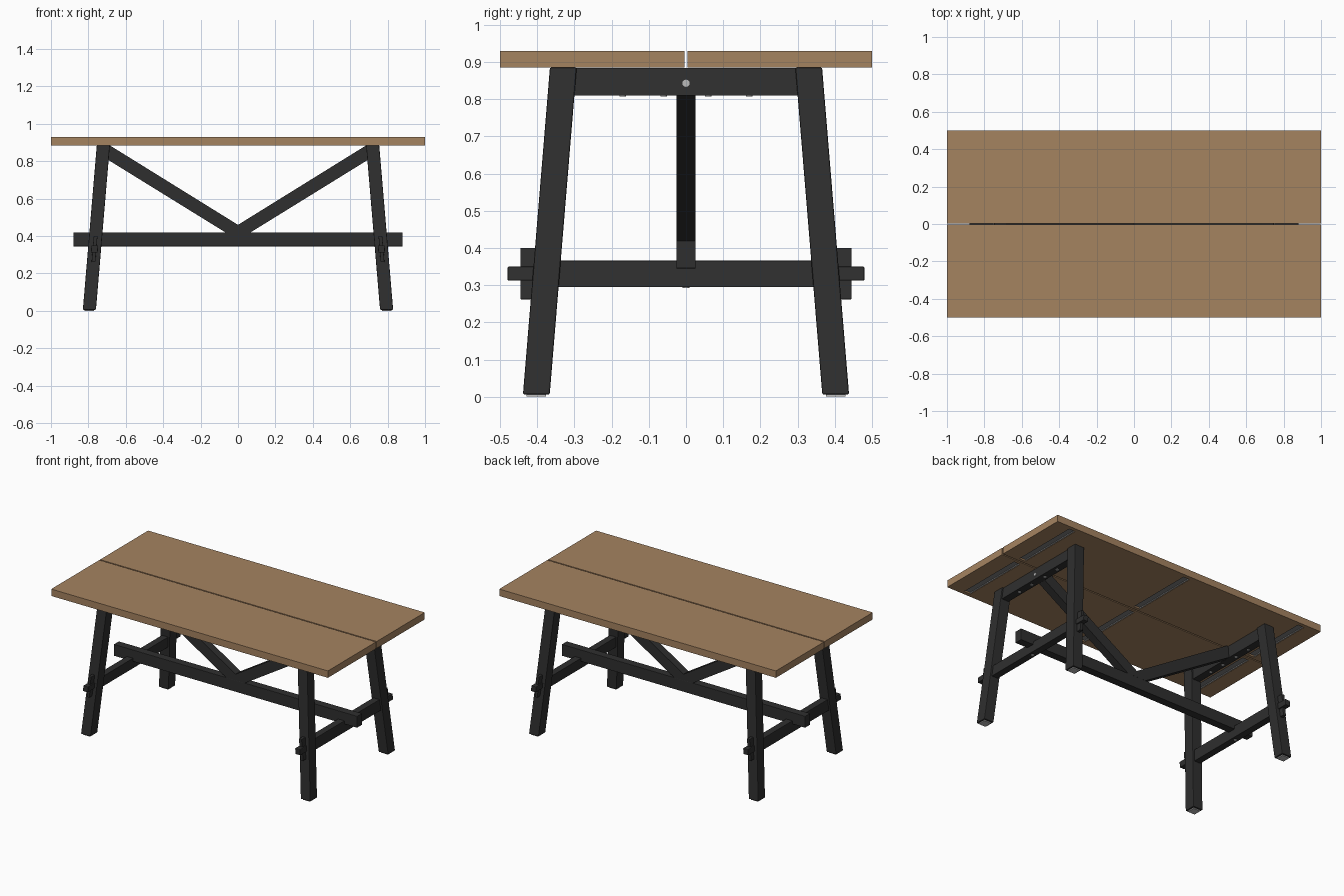
import bpy, bmesh, math
from mathutils import Matrix

if "Cube" in bpy.data.objects:
    bpy.data.objects.remove(bpy.data.objects["Cube"])


def material(name, rgb):
    m = bpy.data.materials.new(name)
    m.diffuse_color = (*rgb, 1)
    m.use_nodes = True
    m.node_tree.nodes["Principled BSDF"].inputs["Base Color"].default_value = m.diffuse_color
    return m


WOOD = material("oak wood", (0.376, 0.227, 0.118))
BLACK = material("black stained wood", (0.028, 0.028, 0.028))
STEEL = material("grey steel", (0.22, 0.22, 0.22))
LIGHT = material("light metal", (0.50, 0.50, 0.50))


def lean_x(z):
    return 0.795 - 0.0847 * z


def lean_y(z):
    return 0.403 - 0.0825 * z


def finish(name, bm, mat, axes="", bevel=0.0):
    bmesh.ops.recalc_face_normals(bm, faces=bm.faces)
    me = bpy.data.meshes.new(name)
    bm.to_mesh(me)
    bm.free()
    me.materials.append(mat)
    ob = bpy.data.objects.new(name, me)
    bpy.context.collection.objects.link(ob)
    if bevel:
        b = ob.modifiers.new("bevel", "BEVEL")
        b.width, b.segments, b.limit_method = bevel, 2, "ANGLE"
    if axes:
        m = ob.modifiers.new("mirror", "MIRROR")
        m.use_axis = ["x" in axes, "y" in axes, False]
        m.use_mirror_merge = False
    return ob


def box(name, x, y, z, mat, axes="", bevel=0.0, shear_x=False, shear_y=False):
    # box from ranges; a sheared axis is measured from the leaning leg line
    bm = bmesh.new()
    bmesh.ops.create_cube(bm, size=1)
    for v in bm.verts:
        p = [r[0] + (c + 0.5) * (r[1] - r[0]) for r, c in zip((x, y, z), v.co)]
        if shear_x:
            p[0] += lean_x(p[2])
        if shear_y:
            p[1] += lean_y(p[2])
        v.co = p
    return finish(name, bm, mat, axes, bevel)


def disc(bm, centre, radius, height, rot=None):
    bmesh.ops.create_cone(bm, cap_ends=True, segments=16, radius1=radius, radius2=radius,
                          depth=height, matrix=Matrix.Translation(centre) @ (rot or Matrix()))


def extrude_y(name, pts, y0, y1, mat, axes="", bevel=0.0):
    # xz profile extruded along y
    bm = bmesh.new()
    f = bm.faces.new([bm.verts.new((px, y0, pz)) for px, pz in pts])
    new = bmesh.ops.extrude_face_region(bm, geom=[f])["geom"]
    bmesh.ops.translate(bm, vec=(0, y1 - y0, 0),
                        verts=[g for g in new if isinstance(g, bmesh.types.BMVert)])
    return finish(name, bm, mat, axes, bevel)


# table top planks with three slots cut into each underside
STRIPS = (-0.87, 0.0, 0.87)
plank = box("top_planks", (-1, 1), (0.004, 0.5), (0.885, 0.93), WOOD)
bm = bmesh.new()
for sx in STRIPS:
    r = bmesh.ops.create_cube(bm, size=1)
    for v in r["verts"]:
        v.co = (sx + v.co.x * 0.05, 0.25 + v.co.y * 0.45, 0.888 + v.co.z * 0.024)
cutter = finish("slot_cutter", bm, WOOD)
cutter.hide_render = True
cutter.hide_set(True)
cut = plank.modifiers.new("slots", "BOOLEAN")
cut.operation, cut.object, cut.solver = "DIFFERENCE", cutter, "EXACT"
mir = plank.modifiers.new("mirror", "MIRROR")
mir.use_axis = (False, True, False)
mir.use_mirror_merge = False

# steel U channels in the slots
U = [(-.024, .886), (-.024, .9), (.024, .9), (.024, .886), (.02, .886), (.02, .893), (-.02, .893), (-.02, .886)]
for i, sx in enumerate(STRIPS):
    extrude_y(f"steel_channel_{i + 1}", [(sx + a, b) for a, b in U], 0.028, 0.472, STEEL, "y")

# splayed legs and foot pads
box("legs", (-.035, .035), (-.036, .036), (.006, .885), BLACK, "xy", 0.004, True, True)
box("foot_pads", (-.025, .025), (-.026, .026), (0, .007), LIGHT, "xy", 0, True, True)

# upper crossbars between the legs, under the top
box("upper_crossbars", (-.026, .026), (-.32, .32), (.81, .884), BLACK, "x", 0.002, True)

# lower stretchers, their through tenons and the locking wedges
box("lower_stretchers", (-.023, .023), (-.37, .37), (.295, .366), BLACK, "x", 0.002, True)
box("through_tenons", (-.018, .018), (-.48, .48), (.312, .35), BLACK, "x", 0.004, True)
box("tenon_wedges", (-.01, .01), (.405, .445), (.262, .4), BLACK, "xy", 0.002, True)

# long beam and V braces
box("long_beam", (-.88, .88), (-.026, .026), (.345, .42), BLACK, "", 0.002)
extrude_y("diagonal_braces", [(0, .419), (.066, .419), (.702, .812), (.697, .884), (.684, .884), (0, .46)],
          -.026, .026, BLACK, "x")

# bolts through the crossbars, and screws below crossbars and stretchers
bm = bmesh.new()
disc(bm, (lean_x(.843) + .027, 0, .843), .011, .008, Matrix.Rotation(math.pi / 2, 4, "Y"))
for y in (-.17, -.06, .06, .17):
    disc(bm, (lean_x(.81), y, .81), .009, .006)
disc(bm, (lean_x(.295), 0, .295), .009, .006)
finish("bolts_and_screws", bm, LIGHT, "x")
